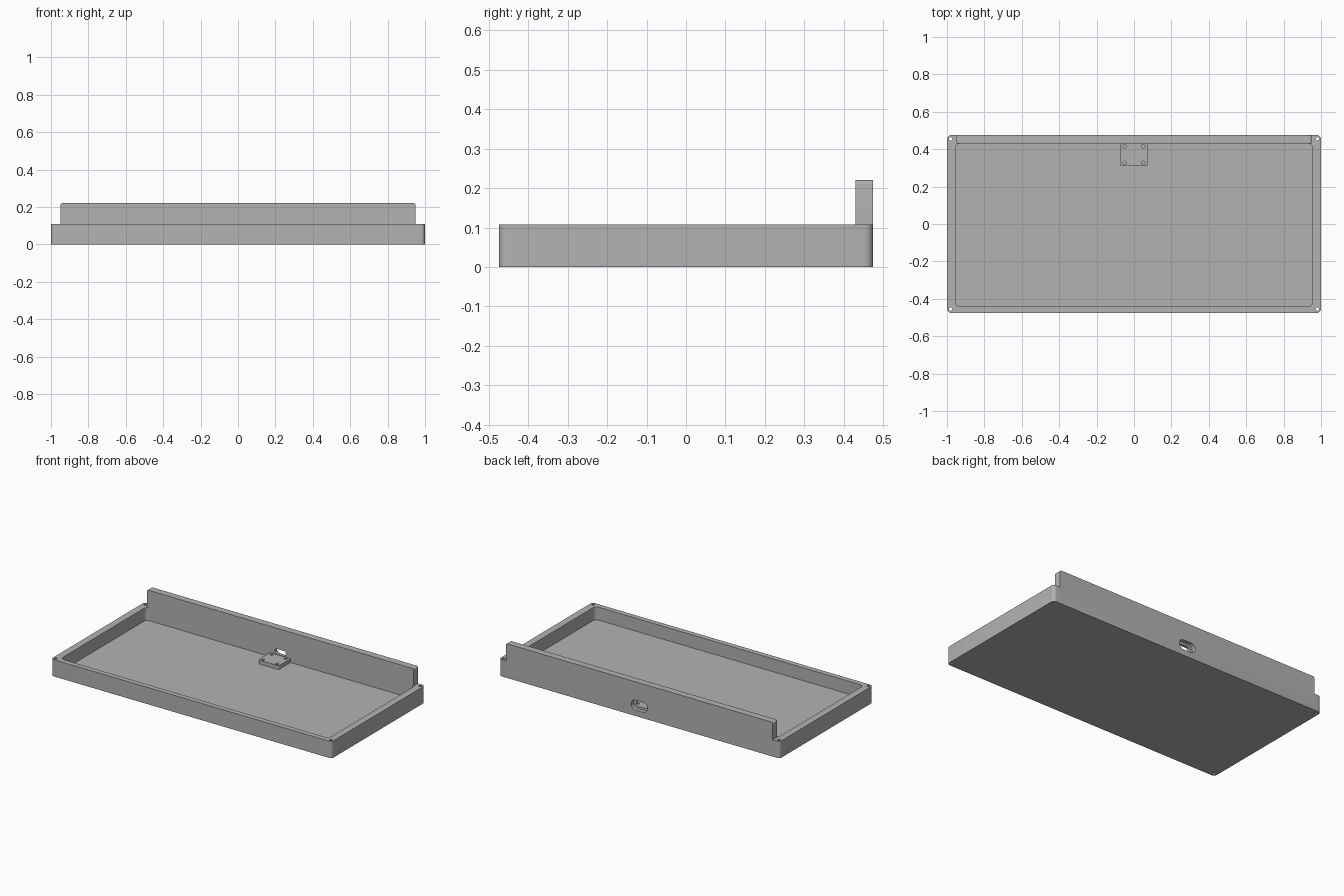
import bpy
from math import pi, cos, sin
from mathutils import Matrix

if "Cube" in bpy.data.objects:
    bpy.data.objects.remove(bpy.data.objects["Cube"])

grey = bpy.data.materials.new("plain grey")
grey.use_nodes = True
grey.diffuse_color = (0.45, 0.45, 0.45, 1)
grey.node_tree.nodes["Principled BSDF"].inputs["Base Color"].default_value = (0.45, 0.45, 0.45, 1)


def prism(name, u, v, w, radius, upright=False, steps=8):
    """Rounded rectangle over ranges u and v, extruded over w.
    Flat: u, v, w = x, y, z. Upright: u, v, w = x, z, y."""
    outline = []
    corners = [(u[1], v[1], -1, -1), (u[0], v[1], 1, -1),
               (u[0], v[0], 1, 1), (u[1], v[0], -1, 1)]
    for quarter, (cu, cv, su, sv) in enumerate(corners):
        for i in range(steps + 1):
            a = (quarter + i / steps) * pi / 2
            outline.append((cu + radius * (su + cos(a)), cv + radius * (sv + sin(a))))
    n = len(outline)
    points = [(p, q, h) for h in w for p, q in outline]
    faces = [tuple(reversed(range(n))), tuple(range(n, 2 * n))]
    faces += [(i, (i + 1) % n, n + (i + 1) % n, n + i) for i in range(n)]
    mesh = bpy.data.meshes.new(name)
    mesh.from_pydata(points, [], faces)
    if upright:
        mesh.transform(Matrix(((1, 0, 0, 0), (0, 0, 1, 0), (0, 1, 0, 0), (0, 0, 0, 1))))
        mesh.flip_normals()
    mesh.materials.append(grey)
    obj = bpy.data.objects.new(name, mesh)
    bpy.context.collection.objects.link(obj)
    return obj


def hole(x, y, z, r):
    return prism("hole_cutter", (x - r, x + r), (y - r, y + r), z, r * 0.999, steps=6)


def combine(target, tool, operation):
    """Apply a boolean and discard the tool object."""
    mod = target.modifiers.new("boolean", 'BOOLEAN')
    mod.operation, mod.solver, mod.object = operation, 'EXACT', tool
    bpy.context.view_layer.objects.active = target
    bpy.ops.object.modifier_apply(modifier=mod.name)
    bpy.data.objects.remove(tool)


def finish(obj):
    bpy.ops.object.select_all(action='DESELECT')
    obj.select_set(True)
    bpy.context.view_layer.objects.active = obj
    bpy.ops.object.shade_smooth_by_angle(angle=pi / 6)


RIM, FLOOR, BACK, INNER = 0.108, 0.025, 0.475, 0.43

# Tray with its taller back wall
tray = prism("tray", (-1, 1), (-BACK, BACK), (0, RIM), 0.022)
wall = prism("back_wall", (-0.95, 0.95), (0.08, 0.22), (INNER, BACK), 0.01, upright=True)
combine(tray, wall, 'UNION')

# Hollow interior
cavity = prism("cavity_cutter", (-0.955, 0.955), (-0.442, INNER), (FLOOR, 0.3), 0.025)
combine(tray, cavity, 'DIFFERENCE')

# Screw holes through the four corners
for x in (-0.98, 0.98):
    for y in (-0.455, 0.455):
        combine(tray, hole(x, y, (-0.1, 0.3), 0.009), 'DIFFERENCE')

# Cable port: wide recess outside, narrow slot through the wall
recess = prism("recess_cutter", (-0.058, 0.058), (0.038, 0.102), (0.45, 0.6), 0.0315, upright=True)
combine(tray, recess, 'DIFFERENCE')
slot = prism("slot_cutter", (-0.04, 0.04), (0.053, 0.087), (0.4, 0.6), 0.0165, upright=True)
combine(tray, slot, 'DIFFERENCE')
finish(tray)

# Mounting pad for the port board, with four screw holes
pad = prism("mounting_pad", (-0.073, 0.073), (0.31, INNER + 0.004), (FLOOR - 0.005, 0.05), 0.008)
for x in (-0.05, 0.05):
    for y in (0.327, 0.415):
        combine(pad, hole(x, y, (0.03, 0.1), 0.009), 'DIFFERENCE')
finish(pad)
